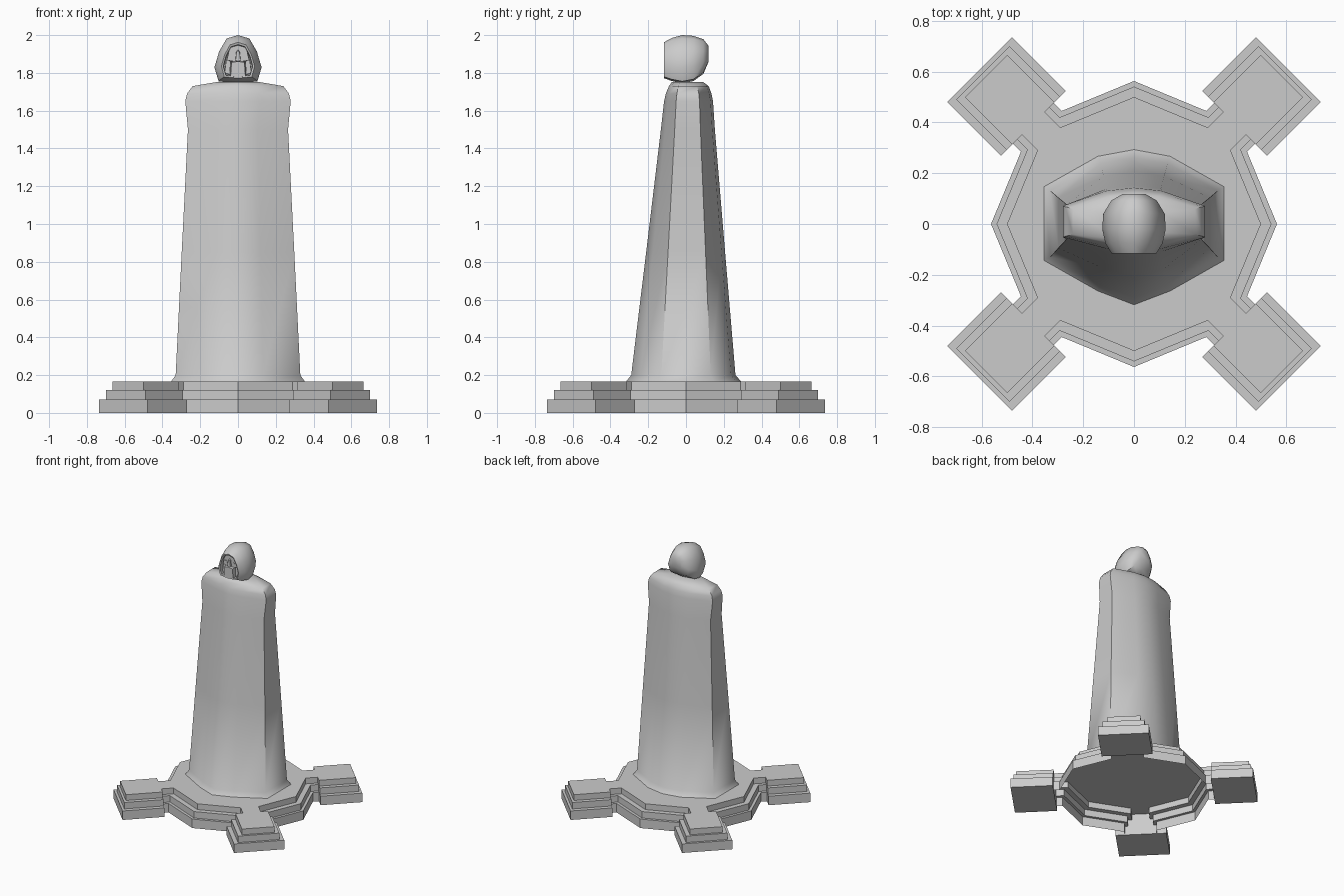
import bpy, bmesh, math
from mathutils import Matrix, Vector

cube = bpy.data.objects.get("Cube")
if cube:
    bpy.data.objects.remove(cube)

stone = bpy.data.materials.new("grey_stone")
stone.use_nodes = True
GREY = (0.6, 0.6, 0.6, 1)
stone.diffuse_color = GREY
stone.node_tree.nodes["Principled BSDF"].inputs["Base Color"].default_value = GREY


def make(name, bm, smooth=None):
    """Turn a bmesh into a stone object, optionally smooth below an angle."""
    bmesh.ops.recalc_face_normals(bm, faces=bm.faces)
    mesh = bpy.data.meshes.new(name)
    bm.to_mesh(mesh)
    bm.free()
    mesh.materials.append(stone)
    ob = bpy.data.objects.new(name, mesh)
    bpy.context.collection.objects.link(ob)
    if smooth:
        bpy.ops.object.select_all(action='DESELECT')
        ob.select_set(True)
        bpy.context.view_layer.objects.active = ob
        bpy.ops.object.shade_smooth_by_angle(angle=math.radians(smooth))
    return ob


def loft(bm, rings, start=True, end=True):
    """Skin closed rings of points, with optional end caps."""
    rows = [[bm.verts.new(p) for p in ring] for ring in rings]
    for a, b in zip(rows, rows[1:]):
        n = len(a)
        for i in range(n):
            bm.faces.new((a[i], a[(i + 1) % n], b[(i + 1) % n], b[i]))
    if start:
        bm.faces.new(rows[0][::-1])
    if end:
        bm.faces.new(rows[-1])
    return rows


def mirror_ring(half):
    """Close a half outline whose first and last points lie on x = 0."""
    return half + [(-x, y) for x, y in half[-2:0:-1]]


# Stepped plinth: hollow octagon with four necks, one outline per step
STEPS = [(0, 0.07), (0.07, 0.12), (0.12, 0.165)]
OCTAGON = [(0.563, 0.113), (0.541, 0.09), (0.5, 0.064)]   # radius, neck half width
PADS = [(0.859, 0.18), (0.841, 0.148), (0.824, 0.117)]    # reach, half width
PAD_INNER, NECK_END = 0.56, 0.575


def plinth_outline(radius, neck):
    apothem_side = radius * math.cos(math.pi / 4)
    slope = math.tan(math.pi / 8)
    reach = radius - neck * slope          # where the neck leaves the octagon
    points = []
    for k in range(4):
        turn = Matrix.Rotation(math.pi / 4 + k * math.pi / 2, 2)
        corner = (apothem_side, apothem_side)
        for p in ((reach, -neck), (NECK_END, -neck), (NECK_END, neck), (reach, neck), corner):
            points.append(turn @ Vector(p))
    return points


bm = bmesh.new()
rings = []
for (z0, z1), (radius, neck) in zip(STEPS, OCTAGON):
    outline = plinth_outline(radius, neck)
    rings += [[(p.x, p.y, z) for p in outline] for z in (z0, z1)]
loft(bm, rings, start=False)
for f in [f for f in bm.faces if len(f.verts) == 4          # open neck ends
          and all(abs(max(abs(v.co.x + v.co.y), abs(v.co.x - v.co.y)) / math.sqrt(2)
                      - NECK_END) < 0.001 for v in f.verts)]:
    bm.faces.remove(f)
make("plinth", bm)

# Stepped corner pads at the end of each neck
for k, label in enumerate(("back_left", "back_right", "front_right", "front_left")):
    bm = bmesh.new()
    turn = Matrix.Rotation(math.pi / 4 + k * math.pi / 2, 3, 'Z')
    rings = []
    for (z0, z1), (reach, half) in zip(STEPS, PADS):
        for z in (z0, z1):
            rings.append([turn @ Vector(p) for p in (
                (PAD_INNER, -half, z), (reach, -half, z), (reach, half, z), (PAD_INNER, half, z))])
    loft(bm, rings)
    make(label + "_pad", bm)

# Robe: faceted cross-section lofted from flared hem to shoulders
ROBE = [  # height, half width, front depth, back depth
    (0.165, 0.355, 0.318, 0.293), (0.2, 0.33, 0.29, 0.262), (0.85, 0.298, 0.211, 0.207),
    (1.5, 0.265, 0.133, 0.153), (1.65, 0.279, 0.116, 0.143), (1.69, 0.27, 0.107, 0.135),
    (1.73, 0.24, 0.09, 0.12), (1.752, 0.11, 0.075, 0.09)]


def robe_ring(z, w, front, back):
    half = [(0, -front), (0.4 * w, -0.83 * front), (w, -0.45 * front),
            (w, 0.5 * back), (0.4 * w, 0.91 * back), (0, back)]
    return [(x, y, z) for x, y in mirror_ring(half)]


bm = bmesh.new()
loft(bm, [robe_ring(*row) for row in ROBE], start=False)
make("robe", bm, 50)

# Hood: teardrop rings from the back of the head to the face opening
HOOD = [  # y, half width, bottom, top
    (0.118, 0.045, 1.855, 1.945), (0.092, 0.09, 1.795, 1.978), (0.04, 0.121, 1.757, 1.996),
    (-0.02, 0.125, 1.745, 2.0), (-0.075, 0.113, 1.757, 1.985), (-0.117, 0.088, 1.772, 1.962),
    (-0.113, 0.078, 1.78, 1.95), (-0.06, 0.075, 1.782, 1.94)]
TEARDROP = [(0, 1), (0.48, 0.93), (0.8, 0.66), (1, 0.33), (0.82, 0.04), (0, 0)]

bm = bmesh.new()
loft(bm, [[(x * w, y, low + t * (top - low)) for x, t in mirror_ring(TEARDROP)]
          for y, w, low, top in HOOD])
make("hood", bm, 45)


def plate(name, outline, back, front, inset=0.85):
    """Solid plate facing -y with a bevelled, slightly smaller front."""
    cz = sum(z for _, z in outline) / len(outline)
    bm = bmesh.new()
    loft(bm, [[(x, back, z) for x, z in outline],
              [(x * inset, front, cz + (z - cz) * inset) for x, z in outline]])
    return make(name, bm)


# Mask: brow plate, mouth guard, cheeks and eyes
plate("brow_plate", mirror_ring([(0, 1.948), (0.046, 1.935), (0.062, 1.865), (0, 1.855)]),
      -0.06, -0.1, 0.95)
plate("mouth_guard", mirror_ring([(0, 1.868), (0.04, 1.862), (0.046, 1.775), (0, 1.77)]),
      -0.06, -0.117, 0.85)
plate("nose_ridge", mirror_ring([(0, 1.925), (0.01, 1.915), (0.016, 1.86), (0, 1.855)]),
      -0.09, -0.112, 0.8)
for side, label in ((1, "left"), (-1, "right")):
    plate(label + "_cheek", [(side * x, z) for x, z in (
        (0.04, 1.865), (0.064, 1.865), (0.072, 1.80), (0.044, 1.79))], -0.06, -0.09, 0.98)
    eye = [(side * 0.031 + 0.012 * math.cos(a), 1.892 + 0.009 * math.sin(a))
           for a in (i * math.pi / 4 for i in range(8))]
    plate(label + "_eye", eye, -0.098, -0.104, 1.0)
